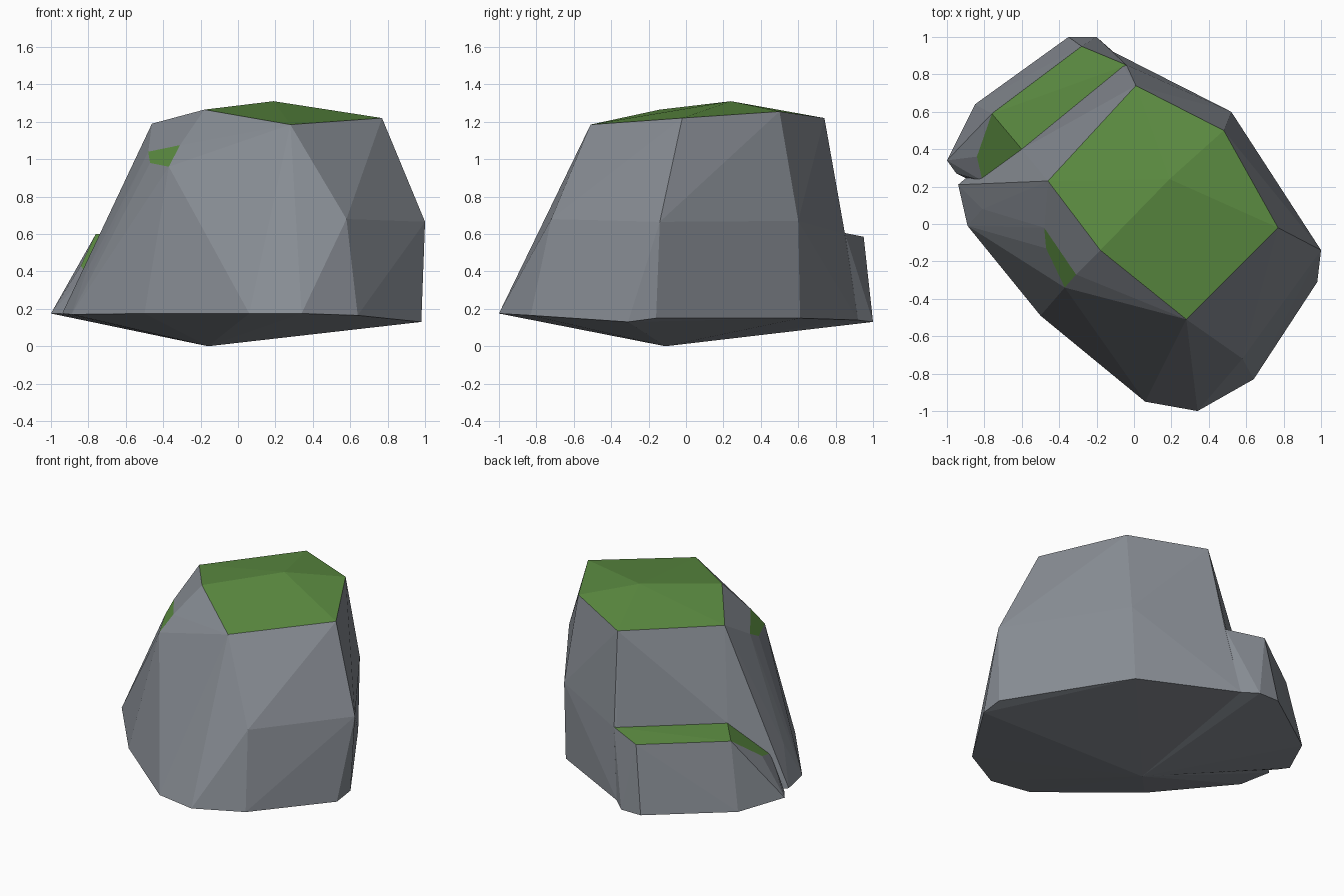
import bpy
import bmesh
import math

# Remove the default object only
default = bpy.data.objects.get("Cube")
if default:
    bpy.data.objects.remove(default, do_unlink=True)


def make_material(name, colour):
    material = bpy.data.materials.new(name)
    material.use_nodes = True
    material.diffuse_color = (*colour, 1)
    shader = material.node_tree.nodes["Principled BSDF"]
    shader.inputs["Base Color"].default_value = (*colour, 1)
    shader.inputs["Roughness"].default_value = 0.9
    return material


stone = make_material("grey stone", (0.24, 0.26, 0.29))
moss = make_material("green moss", (0.11, 0.27, 0.055))


def make_boulder(name, stone_points, moss_patches):
    """Wrap the corner points in a faceted hull; a face whose corners
    all belong to one moss patch becomes mossy."""
    bm = bmesh.new()
    corners = {}

    def corner(point):
        if point not in corners:
            corners[point] = bm.verts.new(point)
        return corners[point]

    for point in stone_points:
        corner(point)
    patches = [{corner(point) for point in patch} for patch in moss_patches]

    hull = bmesh.ops.convex_hull(bm, input=list(bm.verts))
    hidden = {item for key in ("geom_interior", "geom_unused")
              for item in hull[key] if isinstance(item, bmesh.types.BMVert)}
    bmesh.ops.delete(bm, geom=list(hidden), context='VERTS')

    for face in bm.faces:
        face.smooth = False
        face.material_index = int(any(
            all(vert in patch for vert in face.verts) for patch in patches))

    # Merge triangles that lie in one facet
    bmesh.ops.dissolve_limit(
        bm, angle_limit=math.radians(1), verts=list(bm.verts),
        edges=list(bm.edges), delimit={'MATERIAL'})
    bmesh.ops.recalc_face_normals(bm, faces=list(bm.faces))

    mesh = bpy.data.meshes.new(name)
    bm.to_mesh(mesh)
    bm.free()
    mesh.materials.append(stone)
    mesh.materials.append(moss)
    boulder = bpy.data.objects.new(name, mesh)
    bpy.context.collection.objects.link(boulder)
    return boulder


# Lowest point shared by both stones
underside_tip = (-0.16, -0.11, 0)

# Main stone: mossy cap, chipped mossy shoulder, belt and foot
cap = [(0.19, 0.24, 1.31), (0.01, 0.74, 1.22), (0.48, 0.5, 1.255),
       (0.77, -0.02, 1.22), (0.28, -0.51, 1.185), (-0.18, -0.14, 1.265),
       (-0.46, 0.23, 1.19)]
shoulder_bend = [(-0.31, -0.27, 1.075), (-0.37, -0.34, 0.96)]
shoulder_side = shoulder_bend + [(-0.48, -0.02, 1.04), (-0.47, -0.13, 0.98)]
shoulder_front = shoulder_bend + [(-0.02, -0.51, 0.87), (-0.13, -0.51, 0.81)]
belt = [(0.58, -0.72, 0.68), (1, -0.14, 0.665), (0.52, 0.6, 0.67),
        (-0.04, 0.85, 0.6), (-0.6, 0.4, 0.61), (-0.81, 0.23, 0.39),
        (-0.81, 0.08, 0.4), (0.15, -0.86, 0.4), (0.3, -0.85, 0.4)]
foot = [(0.98, -0.16, 0.15), (0.98, -0.31, 0.13), (0.64, -0.83, 0.165),
        (0.34, -1, 0.175), (0.06, -0.95, 0.175), (-0.5, -0.49, 0.175),
        (-0.89, -0.01, 0.17), (-0.94, 0.21, 0.175), (-0.11, 0.92, 0.14),
        (0.5, 0.61, 0.15)]
make_boulder("main_stone", belt + foot + [underside_tip],
             [cap, shoulder_side, shoulder_front])

# Low ledge stone leaning on the back
ledge_corner = [(-0.76, 0.59, 0.6), (-0.6, 0.4, 0.61)]
ledge_top = ledge_corner + [(-0.04, 0.85, 0.605), (-0.28, 0.95, 0.585)]
ledge_slope = ledge_corner + [(-0.84, 0.36, 0.43), (-0.81, 0.23, 0.39)]
ledge_foot = [(-0.11, 0.92, 0.14), (-0.2, 1, 0.13), (-0.35, 1, 0.13),
              (-0.85, 0.64, 0.15), (-1, 0.34, 0.175), (-0.95, 0.27, 0.175)]
make_boulder("ledge_stone", ledge_foot + [underside_tip],
             [ledge_top, ledge_slope])
